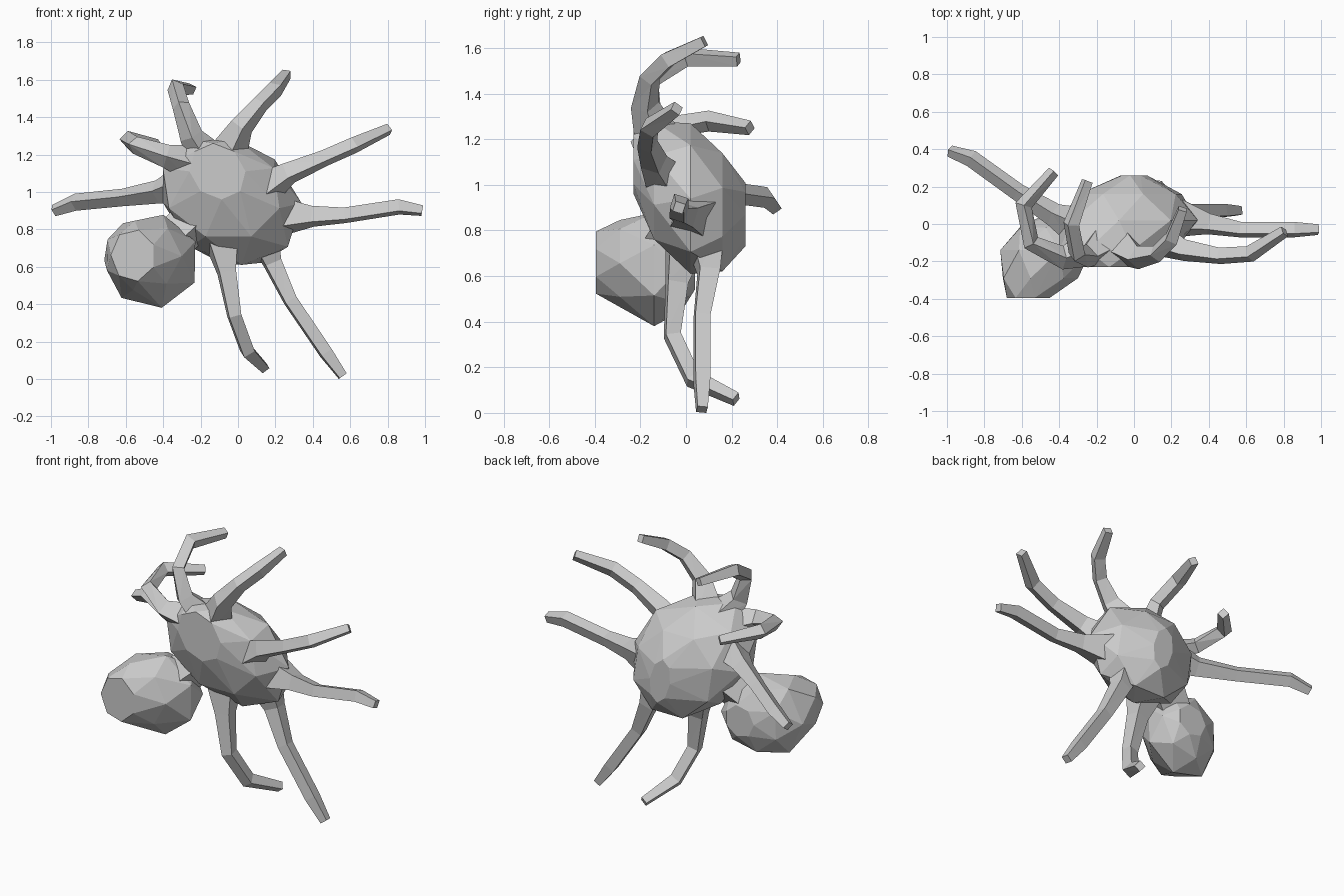
import bpy, bmesh, math
from mathutils import Vector

if "Cube" in bpy.data.objects:
    bpy.data.objects.remove(bpy.data.objects["Cube"])


def finish(bm, name):
    bmesh.ops.recalc_face_normals(bm, faces=bm.faces)
    mesh = bpy.data.meshes.new(name)
    bm.to_mesh(mesh)
    bm.free()
    obj = bpy.data.objects.new(name, mesh)
    bpy.context.collection.objects.link(obj)
    return obj


def hull_from_rings(name, rings, sides, lean=0.0, phase=0.0):
    """Faceted lump: rings are (y, centre x, centre z, radius x, radius z)."""
    bm = bmesh.new()
    for i, (y, cx, cz, rx, rz) in enumerate(rings):
        for k in range(sides):
            a = 2 * math.pi * (k + 0.5 * (i % 2)) / sides + phase
            dz = rz * math.sin(a)
            bm.verts.new((cx + rx * math.cos(a) - lean * dz, y, cz + dz))
    bmesh.ops.convex_hull(bm, input=bm.verts)
    loose = [v for v in bm.verts if not v.link_faces]
    bmesh.ops.delete(bm, geom=loose, context='VERTS')
    return finish(bm, name)


def leg(name, path, radii=(0.115, 0.063, 0.047, 0.046, 0.032)):
    """Four-sided tapering tube along a bent path."""
    pts = [Vector(p) for p in path]
    bm = bmesh.new()
    rings, side = [], None
    for i, p in enumerate(pts):
        t = (pts[min(i + 1, len(pts) - 1)] - pts[max(i - 1, 0)]).normalized()
        ref = side if side else Vector((0.3, 1, 0.2))
        side = (ref - t * ref.dot(t)).normalized()
        up = t.cross(side)
        ring = []
        for k in range(4):
            a = math.pi / 2 * k + 0.3
            ring.append(bm.verts.new(p + radii[i] * (math.cos(a) * side + math.sin(a) * up)))
        rings.append(ring)
    for a, b in zip(rings, rings[1:]):
        for k in range(4):
            n = (k + 1) % 4
            bm.faces.new((a[k], a[n], b[n]))
            bm.faces.new((a[k], b[n], b[k]))
    bm.faces.new(rings[0])
    bm.faces.new(rings[-1])
    return finish(bm, name)


# Main body, leaning forward at the top
hull_from_rings("body", [
    (-0.23, -0.11, 1.11, 0.15, 0.15),
    (-0.14, -0.09, 1.02, 0.32, 0.28),
    (0.02, -0.03, 0.94, 0.37, 0.33),
    (0.16, -0.02, 0.88, 0.28, 0.28),
    (0.26, 0.0, 0.87, 0.07, 0.14)], 8, 0.15)

# Smaller lobe at lower left
hull_from_rings("lobe", [
    (-0.395, -0.56, 0.66, 0.12, 0.14),
    (-0.29, -0.51, 0.66, 0.21, 0.19),
    (-0.14, -0.46, 0.63, 0.255, 0.255),
    (-0.02, -0.43, 0.64, 0.20, 0.20),
    (0.04, -0.40, 0.64, 0.10, 0.10)], 7, 0.0, 0.43)

# Short neck joining lobe and body
leg("neck", [(-0.42, -0.12, 0.68), (-0.33, -0.07, 0.76), (-0.2, 0.0, 0.88)], (0.12, 0.12, 0.12))

# Eight bent legs
legs = {
    "leg_top_left": [(-0.16, -0.1, 1.17), (-0.25, -0.17, 1.3), (-0.305, -0.16, 1.46),
                     (-0.335, 0.0, 1.56), (-0.25, 0.23, 1.55)],
    "leg_upper_left": [(-0.2, -0.11, 1.14), (-0.38, -0.18, 1.19), (-0.55, -0.1, 1.25),
                       (-0.59, 0.1, 1.28), (-0.43, 0.28, 1.25)],
    "leg_left": [(-0.28, -0.02, 1.05), (-0.43, 0.05, 1.0), (-0.62, 0.17, 0.97),
                 (-0.87, 0.35, 0.945), (-0.985, 0.39, 0.9)],
    "leg_top_right": [(-0.07, -0.11, 1.17), (0.02, -0.18, 1.35), (0.12, -0.16, 1.47),
                      (0.2, -0.08, 1.55), (0.26, 0.08, 1.63)],
    "leg_upper_right": [(0.1, -0.06, 0.99), (0.27, -0.14, 1.1), (0.46, -0.17, 1.18),
                        (0.62, -0.16, 1.25), (0.805, -0.04, 1.335)],
    "leg_right": [(0.24, 0.03, 0.87), (0.4, 0.0, 0.87), (0.57, -0.03, 0.875),
                  (0.86, -0.03, 0.92), (0.985, -0.03, 0.9)],
    "leg_lower_right": [(0.12, 0.08, 0.8), (0.185, 0.1, 0.62), (0.28, 0.07, 0.42),
                        (0.47, 0.07, 0.14), (0.56, 0.07, 0.015)],
    "leg_bottom": [(-0.09, 0.0, 0.75), (-0.06, -0.04, 0.57), (-0.02, -0.06, 0.34),
                   (0.05, 0.03, 0.15), (0.14, 0.22, 0.06)],
}
for name, path in legs.items():
    leg(name, path)
